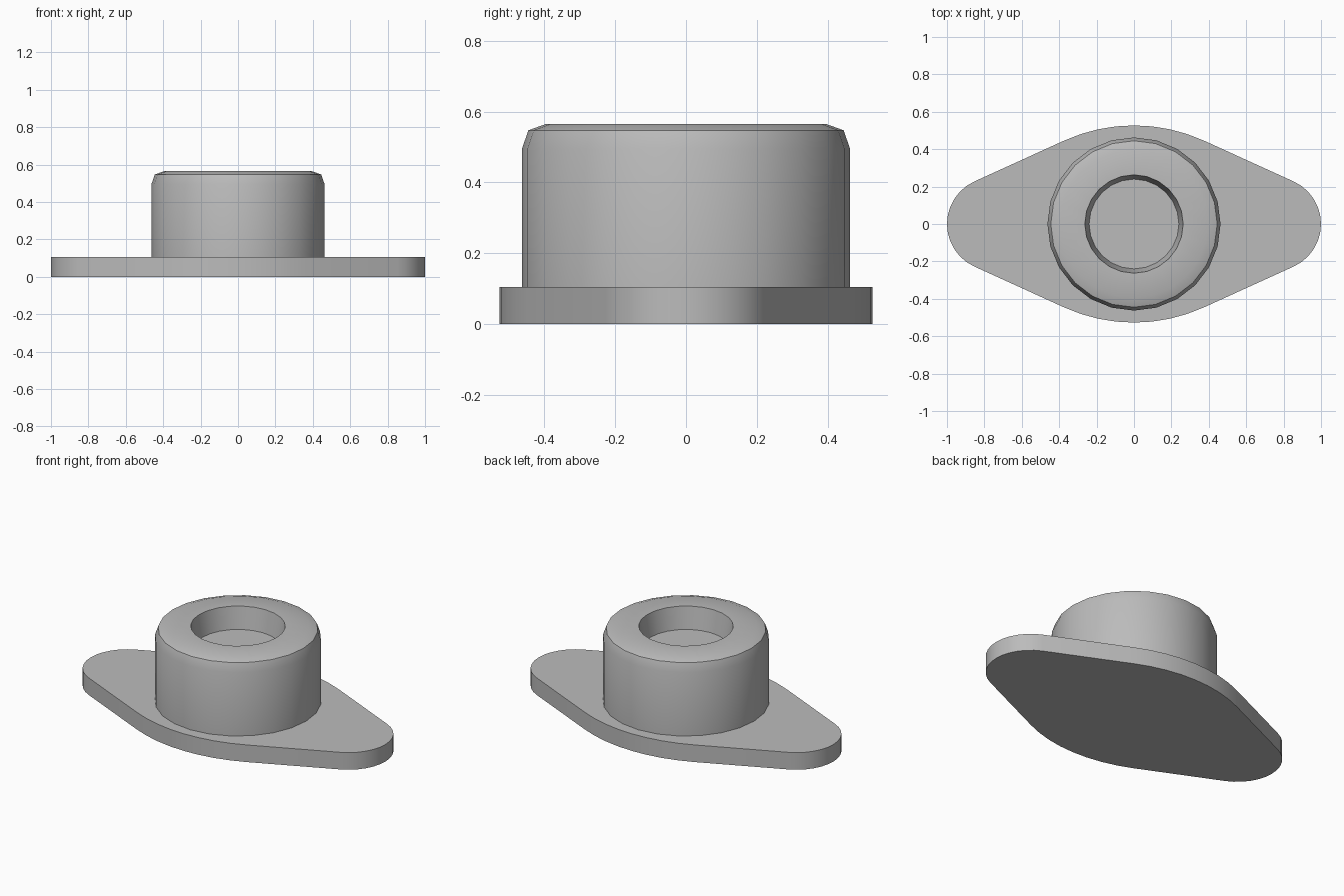
import bpy, bmesh, math

cube = bpy.data.objects.get("Cube")
if cube:
    bpy.data.objects.remove(cube, do_unlink=True)

grey = bpy.data.materials.new("plain grey")
grey.use_nodes = True
grey.diffuse_color = (0.5, 0.5, 0.5, 1)
grey.node_tree.nodes["Principled BSDF"].inputs["Base Color"].default_value = (0.5, 0.5, 0.5, 1)


def finish(name, bm):
    """Turn the bmesh into a shaded, coloured object."""
    bmesh.ops.recalc_face_normals(bm, faces=bm.faces)
    mesh = bpy.data.meshes.new(name)
    bm.to_mesh(mesh)
    bm.free()
    mesh.materials.append(grey)
    obj = bpy.data.objects.new(name, mesh)
    bpy.context.collection.objects.link(obj)
    bpy.ops.object.select_all(action='DESELECT')
    obj.select_set(True)
    bpy.context.view_layer.objects.active = obj
    bpy.ops.object.shade_smooth_by_angle(angle=math.radians(30))
    return obj


def arc(cx, cy, radius, start, end, steps):
    return [(cx + radius * math.cos(a), cy + radius * math.sin(a))
            for a in (start + (end - start) * i / steps for i in range(steps + 1))]


# Flange plate: shallow side arcs joined by tangent lines to round ends
HALF_WIDTH, SIDE_R, END_R, THICK = 0.527, 0.9, 0.25, 0.105
end_x, side_y = 1 - END_R, HALF_WIDTH - SIDE_R
tangent = math.atan2(-side_y, end_x) + math.acos((SIDE_R - END_R) / math.hypot(end_x, side_y))
outline = arc(end_x, 0, END_R, -tangent, tangent, 12)
outline += arc(0, side_y, SIDE_R, tangent, math.pi - tangent, 8)
outline += [(-x, -y) for x, y in outline]

bm = bmesh.new()
plate = bm.faces.new([bm.verts.new((x, y, 0)) for x, y in outline])
top = bmesh.ops.extrude_face_region(bm, geom=[plate])
bmesh.ops.translate(bm, vec=(0, 0, THICK),
                    verts=[g for g in top["geom"] if isinstance(g, bmesh.types.BMVert)])
finish("flange_plate", bm)

# Hub: lathed profile with a chamfered rim and a shallow blind recess
profile = [(0.463, THICK), (0.463, 0.495), (0.445, 0.547), (0.395, 0.565),
           (0.263, 0.565), (0.24, 0.432)]
SIDES = 24
bm = bmesh.new()
rings = []
for radius, z in profile:
    rings.append([bm.verts.new((x, y, z))
                  for x, y in arc(0, 0, radius, 0, math.tau, SIDES)[:-1]])
for low, high in zip(rings, rings[1:]):
    for i in range(SIDES):
        j = (i + 1) % SIDES
        bm.faces.new((low[i], low[j], high[j], high[i]))
bm.faces.new(rings[-1])  # recess floor
finish("hub", bm)
